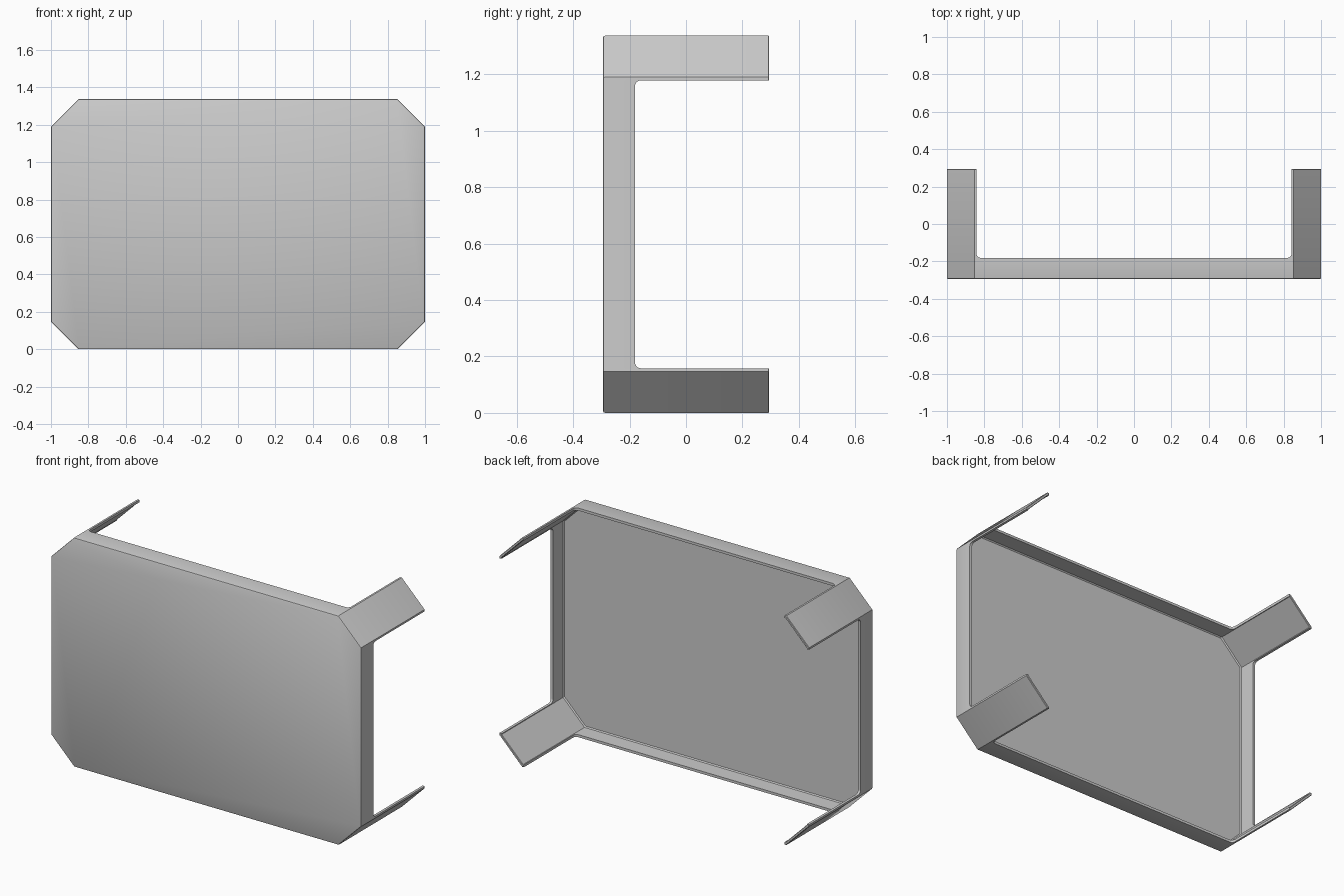
import bpy, bmesh, math

if "Cube" in bpy.data.objects:
    bpy.data.objects.remove(bpy.data.objects["Cube"])

W, H = 1.0, 1.337          # half width, full height
F, B = -0.295, 0.295       # front and back limits
RIM = -0.181               # back edge of the low rim
C, T, TAB = 0.147, 0.015, 0.158   # corner cut, wall thickness, tab width
ZC = H / 2


def octagon(inset, y):
    """Chamfered rectangle outline, offset inward by inset."""
    w, h = W - inset, H / 2 - inset
    c = C - inset * (2 - math.sqrt(2))
    q = [(w, h - c), (w - c, h)]
    pts = q + [(-x, z) for x, z in q[::-1]]
    pts += [(-x, -z) for x, z in pts]
    return [(x, y, ZC + z) for x, z in pts]


def make_object(name, bm):
    bmesh.ops.recalc_face_normals(bm, faces=bm.faces)
    me = bpy.data.meshes.new(name)
    bm.to_mesh(me)
    bm.free()
    ob = bpy.data.objects.new(name, me)
    bpy.context.collection.objects.link(ob)
    return ob


def notch_cutter(name, half, axis):
    """Long block with rounded front edges, removing the wall between two tabs."""
    r, n = 0.022, 6
    prof = []
    for i in range(n + 1):
        a = math.pi / 2 * i / n
        prof.append((half - r + r * math.sin(a), RIM + r - r * math.cos(a)))
    prof += [(half, 0.5), (-half, 0.5)]
    prof += [(-x, y) for x, y in prof[n::-1]]
    bm = bmesh.new()
    ends = []
    for s in (-1.5, 1.5):
        ends.append([bm.verts.new((u, y, ZC + s) if axis == 'Z' else (s, y, ZC + u))
                     for u, y in prof])
    k = len(prof)
    bm.faces.new(ends[0])
    bm.faces.new(ends[1])
    for i in range(k):
        j = (i + 1) % k
        bm.faces.new((ends[0][i], ends[0][j], ends[1][j], ends[1][i]))
    return make_object(name, bm)


# Open octagonal tray: front plate and full-depth wall
bm = bmesh.new()
sections = [(0.008, F), (0.002, F + 0.003), (0, F + 0.009), (0, B - 0.003), (0.003, B),
            (T - 0.003, B), (T, B - 0.003), (T, F + T + 0.006), (T + 0.006, F + T)]
rings = [[bm.verts.new(p) for p in octagon(i, y)] for i, y in sections]
for a, b in zip(rings, rings[1:]):
    for i in range(8):
        j = (i + 1) % 8
        bm.faces.new((a[i], a[j], b[j], b[i]))
bm.faces.new(rings[0])
bm.faces.new(rings[-1])
tray = make_object("tray_with_corner_tabs", bm)

# Cut the wall down to a low rim, leaving a tab at each corner
cutters = [notch_cutter("cutter_top_bottom", W - TAB, 'Z'),
           notch_cutter("cutter_sides", H / 2 - TAB, 'X')]
bpy.context.view_layer.objects.active = tray
tray.select_set(True)
for c in cutters:
    c.hide_render = True
    c.select_set(False)
    m = tray.modifiers.new("notch", 'BOOLEAN')
    m.operation, m.solver, m.object = 'DIFFERENCE', 'EXACT', c
    bpy.ops.object.modifier_apply(modifier=m.name)
for c in cutters:
    bpy.data.objects.remove(c)

# Smooth the fillets, keep plate edges crisp
bpy.ops.object.shade_smooth_by_angle(angle=math.radians(30))
